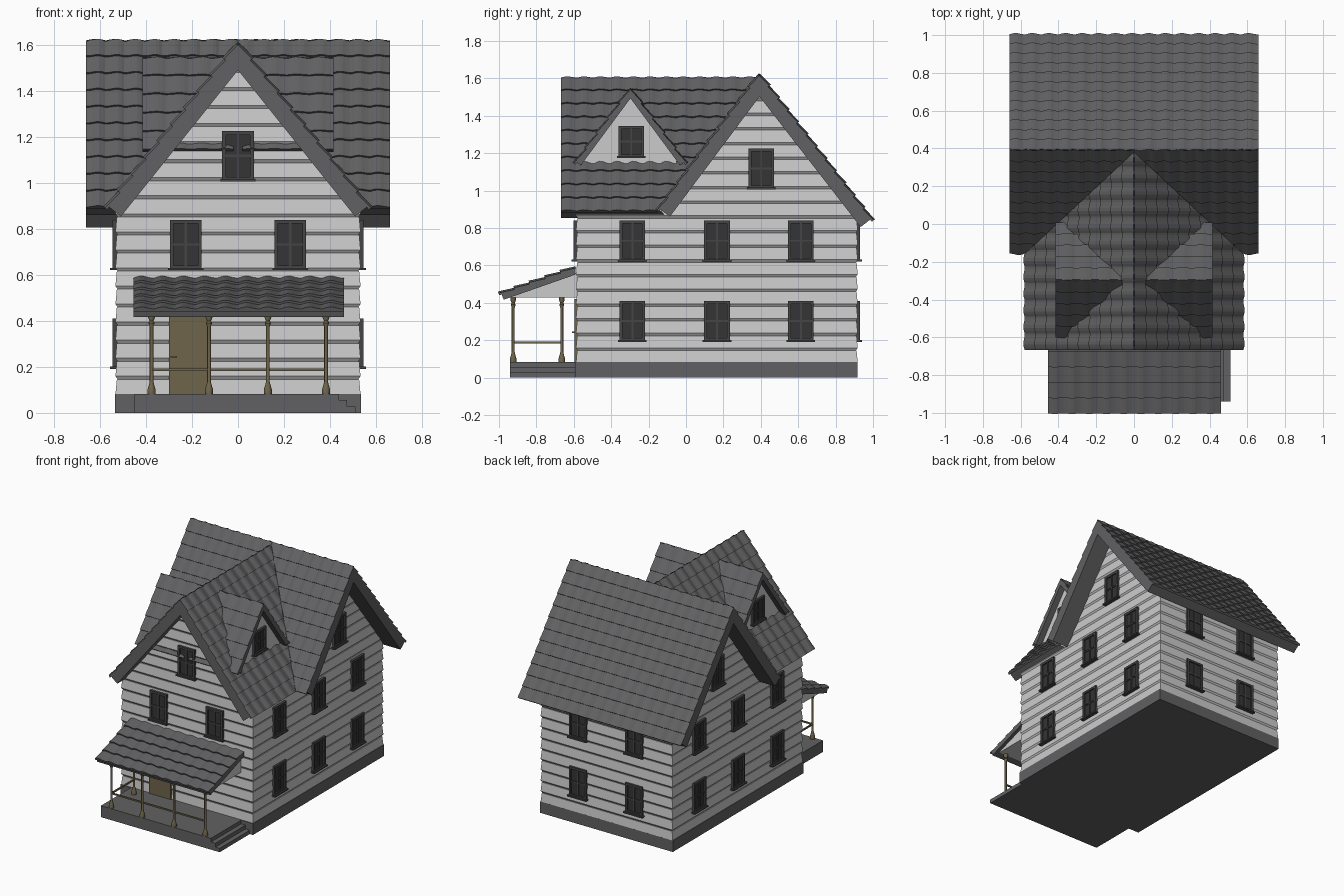
import bpy, bmesh, math
from mathutils import Vector as V, Matrix

if "Cube" in bpy.data.objects:
    bpy.data.objects.remove(bpy.data.objects["Cube"])

def mat(name, *c):
    m = bpy.data.materials.new(name)
    m.diffuse_color = (*c, 1)
    m.use_nodes = True
    m.node_tree.nodes["Principled BSDF"].inputs["Base Color"].default_value = m.diffuse_color
    return m

WALL = mat("siding_grey", .55, .55, .55)
ROOF = mat("roof_grey", .12, .12, .125)
STONE = mat("base_grey", .12, .12, .125)
DARK = mat("window_dark", .06, .06, .06)
GLASS = mat("pane_dark", .035, .035, .035)
WOOD = mat("wood_brown", .16, .13, .07)

def finish(bm, name, m, mirror=False, up=None):
    if up is None:
        bmesh.ops.recalc_face_normals(bm, faces=bm.faces)
    else:
        bm.normal_update()
        if sum(f.normal.dot(up) for f in bm.faces) < 0:
            bmesh.ops.reverse_faces(bm, faces=bm.faces)
    me = bpy.data.meshes.new(name)
    bm.to_mesh(me)
    bm.free()
    me.materials.append(m)
    ob = bpy.data.objects.new(name, me)
    bpy.context.collection.objects.link(ob)
    if mirror:
        ob.modifiers.new("mirror", 'MIRROR').use_mirror_merge = False
    return ob

def loft(bm, rings, closed=True, caps=True):
    rs = [[bm.verts.new(p) for p in r] for r in rings]
    n = len(rs[0])
    for a, b in zip(rs, rs[1:]):
        for i in range(n if closed else n - 1):
            j = (i + 1) % n
            bm.faces.new((a[i], a[j], b[j], b[i]))
    if caps:
        bm.faces.new(rs[0][::-1])
        bm.faces.new(rs[-1])

def box(bm, lo, hi, M=Matrix()):
    (a, b, c), (d, e, f) = lo, hi
    loft(bm, [[M @ V(p) for p in ((a, b, z), (d, b, z), (d, e, z), (a, e, z))] for z in (c, f)])

def cut(bm, co, no):
    bmesh.ops.bisect_plane(bm, geom=bm.verts[:] + bm.edges[:] + bm.faces[:],
                           plane_co=co, plane_no=no, clear_outer=True)

# one roof slope: slab plus overlapping wavy tiles
WAVE = ((0, 0), (.15, .6), (.32, 1), (.5, .9), (.7, .35), (.88, 0))
def slope(name, apex, U, out, L, run, tan, t, rows, clip=None, mirror=False, amp=.009):
    apex, U, out, Z = V(apex), V(U), V(out), V((0, 0, 1))
    c = 1 / math.sqrt(1 + tan * tan)
    D, N, S = (out - Z * tan) * c, (out * tan + Z) * c, run / c
    P = lambda u, d, n: apex + U * u + D * d + N * n
    slab = bmesh.new()
    loft(slab, [[P(u, 0, 0), P(u, S, 0), P(u, S, -t), P(u, t * tan, -t)] for u in (0, L)])
    cols = round(L / .088)
    w = L / cols
    line = [(w * (k + f), h) for k in range(cols) for f, h in WAVE] + [(L, 0)]
    def section(d, n):
        return [P(0, d, 0)] + [P(u, d, n + amp * h) for u, h in line] + [P(L, d, 0)]
    secs, d0, S1 = [], -.008 * tan, S + .014
    r = (S1 - d0) / rows
    for k in range(rows):
        secs += [section(d0 + k * r, .003), section(d0 + (k + 1) * r, .013)]
    secs.append([P(0, S1, 0)] + [P(u, S1, 0) for u, h in line] + [P(L, S1, 0)])
    tiles = bmesh.new()
    loft(tiles, secs, closed=False, caps=False)
    if clip:
        for bm in (slab, tiles):
            cut(bm, *clip)
    finish(slab, name + "_slab", ROOF, mirror)
    finish(tiles, name + "_tiles", ROOF, mirror, N)

RY, RZ, WZ, TF, TB, TW = .392, 1.61, 1.595, 1.34, 1.29, 1.25
vn = V((TW, TF, 0))
vc = V((0, RY, 0)) - vn * (.015 / vn.length_squared)
slope("main_roof_back", (-.66, RY, RZ), (1, 0, 0), (0, 1, 0), 1.32, .593, TB, .065, 12)
slope("main_roof_front", (0, RY, RZ), (1, 0, 0), (0, -1, 0), .66, .53, TF, .065, 10, (vc, -vn), True)
slope("wing_roof", (0, -.667, WZ), (0, 1, 0), (1, 0, 0), 1.06, .56, TW, .065, 10, (vc, vn), True)
for s, nm in ((1, "rear"), (-1, "fore")):
    slope("dormer_roof_" + nm, (.02, -.297, 1.535), (1, 0, 0), (0, s, 0), .395, .285, 1.35, .025, 5,
          None, True, .006)
slope("porch_roof", (-.455, -.59, .583), (1, 0, 0), (0, -1, 0), .915, .395, .35, .03, 5)

# lap siding, trimmed by the roof planes
def siding(name, y0, y1, planes):
    bm, rings = bmesh.new(), []
    for k in range(20):
        z = .067 + k * .0785
        for dz, o in ((0, -.007), (.014, .003), (.0785, -.003)):
            x, a, b = .53 + o, y0 - o * (y0 < -.5), y1 + o * (y1 > .5)
            rings.append([(-x, a, z + dz), (x, a, z + dz), (x, b, z + dz), (-x, b, z + dz)])
    loft(bm, rings)
    for co, no in planes:
        cut(bm, co, no)
    finish(bm, name, WALL)

siding("main_walls", -.13, .915, [((0, RY, RZ - .02), (0, -TF, 1)), ((0, RY, RZ - .02), (0, TB, 1))])
siding("wing_walls", -.585, -.13, [((0, 0, WZ - .02), (s * TW, 0, 1)) for s in (1, -1)])

# dormer gable walls
bm = bmesh.new()
loft(bm, [[(x, -.545, 1.165), (x, -.545, 1.08), (x, -.05, 1.08), (x, -.05, 1.165), (x, -.297, 1.5)]
          for x in (.15, .37)])
finish(bm, "dormer_wall", WALL, True)

# windows: frame, glazing bars, sill
def window(name, pos, ang, h=.215, w=.138, mirror=False):
    M = Matrix.Translation(pos) @ Matrix.Rotation(math.radians(ang), 4, 'Z')
    bm, x, z = bmesh.new(), w / 2, h / 2
    for a, b, c, d, f in ((-x, -x + .016, -z, z, .016), (x - .016, x, -z, z, .016),
                          (-x, x, z - .016, z, .016), (-x, x, -z, -z + .016, .016),
                          (-.005, .005, -z, z, .012), (-x, x, -.005, .005, .012),
                          (-x - .008, x + .008, -z - .004, -z + .006, .027)):
        box(bm, (a, -f, c), (b, .03, d), M)
    finish(bm, name + "_frame", DARK, mirror)
    bm = bmesh.new()
    box(bm, (-x + .01, -.006, -z + .01), (x - .01, .03, z - .01), M)
    finish(bm, name + "_pane", GLASS, mirror)

for i, y in enumerate((-.287, .165, .614)):
    for j, z in enumerate((.303, .732)):
        window(f"side_window_{i}_{j}", (.53, y, z), 90, mirror=True)
window("side_gable_window", (.53, .402, 1.118), 90, mirror=True)
window("dormer_window", (.37, -.293, 1.262), 90, .168, mirror=True)
window("front_window", (.227, -.585, .732), 0, mirror=True)
window("front_gable_window", (0, -.585, 1.118), 0)
for j, z in enumerate((.303, .732)):
    window(f"back_window_{j}", (.227, .915, z), 180, mirror=True)

# foundation, porch deck, side steps
bm = bmesh.new()
box(bm, (-.536, -.593, 0), (.536, .918, .083))
finish(bm, "foundation", STONE)
bm = bmesh.new()
box(bm, (-.45, -.94, 0), (.44, -.59, .083))
box(bm, (.44, -.94, 0), (.475, -.59, .056))
box(bm, (.475, -.94, 0), (.51, -.59, .028))
finish(bm, "porch_deck", STONE)

# wedge under the porch roof
bm = bmesh.new()
loft(bm, [[(x, -.93, .428), (x, -.585, .428), (x, -.585, .56), (x, -.93, .445)] for x in (-.43, .435)])
finish(bm, "porch_ceiling", WALL)

# turned posts and rails
def turned(bm, prof, M, n=12):
    loft(bm, [[M @ V((r * math.cos(a), r * math.sin(a), z)) for a in
               (2 * math.pi * i / n for i in range(n))] for r, z in prof])

POST = ((.018, .083), (.018, .1), (.012, .12), (.008, .135), (.008, .375), (.013, .39),
        (.009, .4), (.015, .415), (.015, .435))
XS = (-.376, -.126, .13, .383)
for i, (x, y) in enumerate([(x, -.924) for x in XS] + [(XS[0], -.664)]):
    bm = bmesh.new()
    turned(bm, POST, Matrix.Translation((x, y, 0)))
    bpy.context.view_layer.objects.active = ob = finish(bm, f"porch_post_{i}", WOOD)
    ob.select_set(True)
bpy.ops.object.shade_smooth_by_angle()
bm = bmesh.new()
box(bm, (XS[0], -.929, .183), (XS[3], -.919, .193))
box(bm, (XS[0] - .005, -.924, .183), (XS[0] + .005, -.664, .193))
finish(bm, "porch_rail", WOOD)

# door with handle
bm = bmesh.new()
box(bm, (-.3, -.597, .083), (-.126, -.56, .42))
box(bm, (-.293, -.61, .24), (-.265, -.59, .248))
finish(bm, "door", WOOD)
